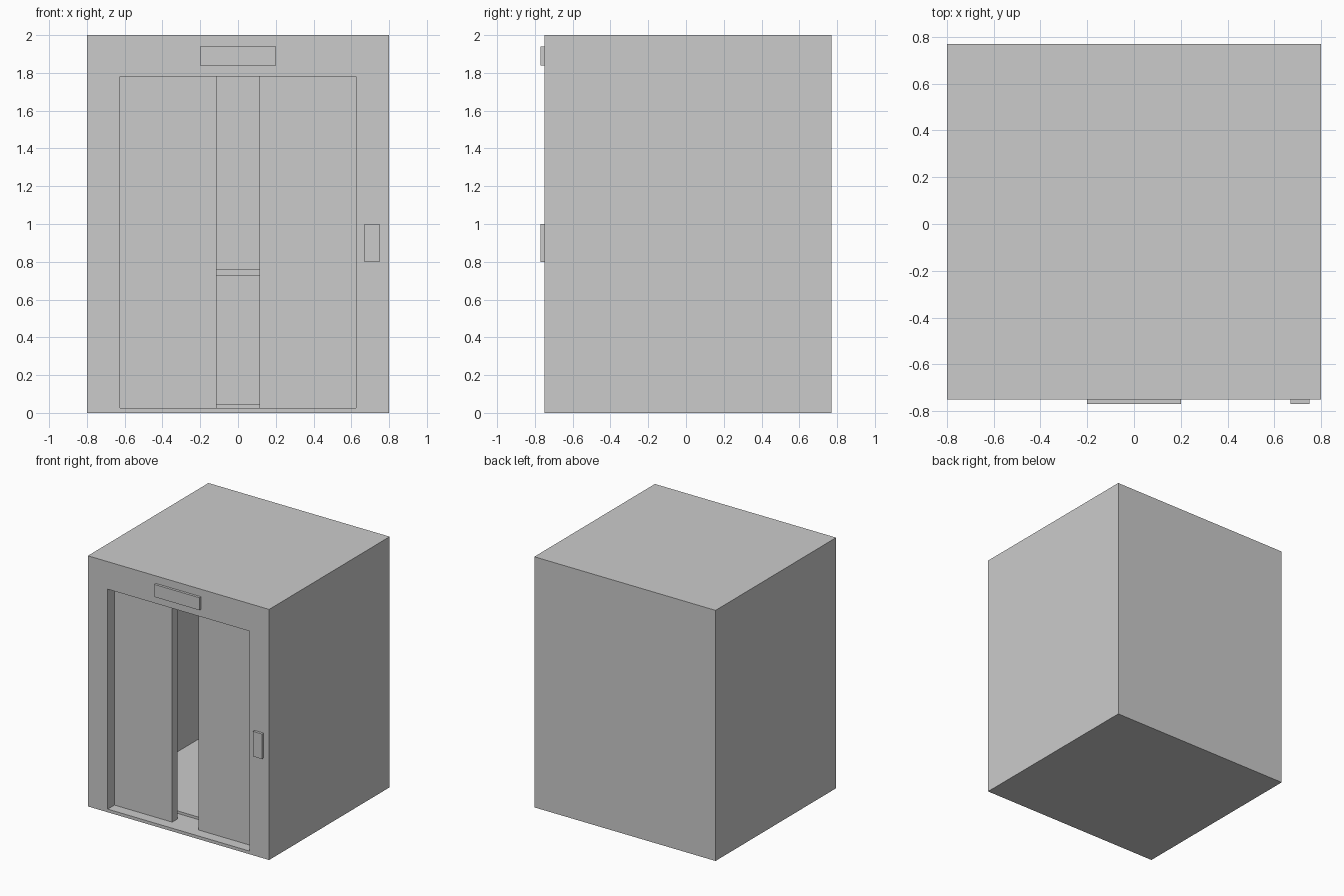
import bpy
import bmesh
from mathutils import Vector

cube = bpy.data.objects.get("Cube")
if cube:
    bpy.data.objects.remove(cube, do_unlink=True)

# One plain grey for everything
grey = bpy.data.materials.new("light grey")
grey.use_nodes = True
grey.diffuse_color = (0.6, 0.6, 0.6, 1)
grey.node_tree.nodes["Principled BSDF"].inputs["Base Color"].default_value = grey.diffuse_color


def box(name, x, y, z):
    """Axis-aligned box from (min, max) pairs."""
    low, high = (Vector(c) for c in zip(x, y, z))
    bm = bmesh.new()
    bmesh.ops.create_cube(bm, size=1)
    for v in bm.verts:
        v.co = (low + high) / 2 + v.co * (high - low)
    mesh = bpy.data.meshes.new(name)
    bm.to_mesh(mesh)
    bm.free()
    mesh.materials.append(grey)
    obj = bpy.data.objects.new(name, mesh)
    bpy.context.scene.collection.objects.link(obj)
    return obj


def cut(target, cutter):
    """Subtract the cutter, apply the result and drop the cutter."""
    cutter.hide_render = True
    mod = target.modifiers.new("cut", 'BOOLEAN')
    mod.operation = 'DIFFERENCE'
    mod.solver = 'EXACT'
    mod.object = cutter
    bpy.context.view_layer.update()
    evaluated = target.evaluated_get(bpy.context.evaluated_depsgraph_get())
    mesh = bpy.data.meshes.new_from_object(evaluated)
    target.modifiers.clear()
    target.data = mesh
    bpy.data.objects.remove(cutter, do_unlink=True)


# Shell with hollow cabin and doorway
FRONT, BACK = -0.75, 0.77
STEP = -0.52
SILL, LINTEL = 0.025, 1.78
shell = box("elevator_shell", (-0.8, 0.8), (FRONT, BACK), (0, 2))
cut(shell, box("cabin_cutter", (-0.75, 0.75), (STEP - 0.01, 0.72), (0.045, 1.95)))
cut(shell, box("doorway_cutter", (-0.625, 0.625), (FRONT - 0.1, STEP), (SILL, LINTEL)))

# Sliding doors, half open
for side, s in (("left", 1), ("right", -1)):
    box(side + "_door", sorted((s * 0.115, s * 0.625)), (-0.665, -0.6), (SILL, LINTEL))

# Rail on the back wall
box("back_handrail", (-0.7, 0.7), (0.68, 0.72), (0.725, 0.76))

# Plates on the front
box("floor_indicator", (-0.2, 0.2), (FRONT - 0.02, FRONT), (1.84, 1.94))
box("call_panel", (0.67, 0.75), (FRONT - 0.02, FRONT), (0.8, 1.0))
